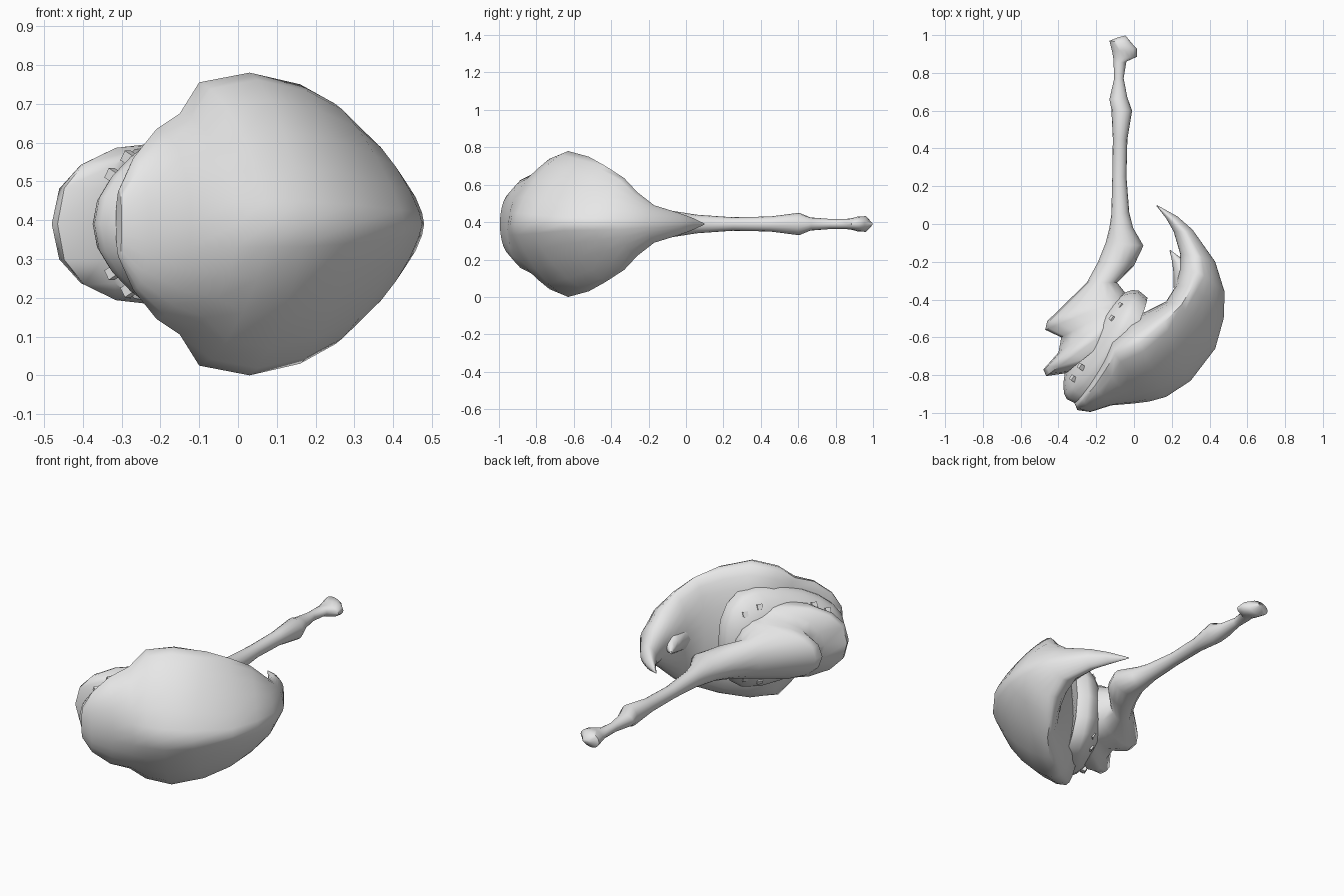
import bpy, bmesh, math
from mathutils import Vector, Matrix

if "Cube" in bpy.data.objects:
    bpy.data.objects.remove(bpy.data.objects["Cube"])

MID = 0.39  # height of the mirror plane
grey = bpy.data.materials.new("bone grey")
grey.diffuse_color = (0.8, 0.8, 0.8, 1)
grey.use_nodes = True
grey.node_tree.nodes["Principled BSDF"].inputs["Base Color"].default_value = grey.diffuse_color


def finish(name, bm, angle=50):
    bmesh.ops.recalc_face_normals(bm, faces=bm.faces)
    me = bpy.data.meshes.new(name)
    bm.to_mesh(me)
    bm.free()
    ob = bpy.data.objects.new(name, me)
    bpy.context.collection.objects.link(ob)
    me.materials.append(grey)
    bpy.context.view_layer.objects.active = ob
    ob.select_set(True)
    bpy.ops.object.shade_smooth_by_angle(angle=math.radians(angle))
    ob.select_set(False)
    return ob


def power(v, p):
    return math.copysign(abs(v) ** p, v)


def bridge(bm, rings):
    sides = len(rings[0])
    for a, b in zip(rings, rings[1:]):
        for k in range(sides):
            n = (k + 1) % sides
            bm.faces.new((a[k], a[n], b[n], b[k]))
    bm.faces.new(rings[0])
    bm.faces.new(rings[-1])


def loft(name, stations, sides=16, angle=60):
    """Station: outer, ridge and inner point, half height, outer and inner roundness."""
    bm = bmesh.new()
    rings = []
    for o, r, i, h, po, pi in stations:
        o, r, i = Vector(o), Vector(r), Vector(i)
        ring = []
        for k in range(sides):
            t = 2 * math.pi * k / sides
            p = po if math.cos(t) > 0 else pi
            c, s = power(math.cos(t), p), power(math.sin(t), p)
            q = r + (o - r) * c if c >= 0 else r - (i - r) * c
            ring.append(bm.verts.new((q.x, q.y, MID + h * s)))
        rings.append(ring)
    bridge(bm, rings)
    return finish(name, bm, angle)


def between(a, b, h, f=.5, p=1.0):
    """Station across two plan points, with its ridge at fraction f."""
    return (a, Vector(a).lerp(Vector(b), f), b, h, p, p)


# domed shell sweeping round into a hooked blade
loft("shell_blade", [
    ((-.30, -.985), (-.305, -.965), (-.315, -.95), .09, 1, 1),
    ((-.23, -.995), (-.27, -.93), (-.28, -.90), .17, 1, 1),
    ((-.12, -.96), (-.21, -.86), (-.22, -.80), .245, 1.05, 1),
    ((0, -.95), (-.15, -.77), (-.16, -.68), .285, 1.15, 1),
    ((.08, -.94), (-.10, -.69), (-.12, -.60), .365, 1.35, 1),
    ((.17, -.915), (.03, -.63), (-.03, -.50), .39, 1.4, 1),
    ((.30, -.83), (.16, -.52), (.06, -.465), .36, 1.45, 1),
    ((.43, -.66), (.25, -.43), (.17, -.41), .31, 1.6, 1),
    ((.475, -.50), (.31, -.33), (.22, -.33), .245, 1.5, 1),
    ((.48, -.36), (.35, -.26), (.24, -.24), .17, 1.3, 1),
    ((.43, -.20), (.34, -.17), (.245, -.16), .10, 1.2, 1),
    ((.31, -.03), (.27, -.04), (.21, -.04), .06, 1.2, 1.1),
    ((.23, .04), (.20, .03), (.17, .03), .035, 1.2, 1.1),
    ((.122, .10), (.12, .098), (.118, .097), .003, 1, 1)], sides=24, angle=50)

# small inner barb
loft("barb", [between((.32, -.24), (.21, -.34), .07),
              between((.275, -.19), (.208, -.25), .045),
              between((.235, -.17), (.20, -.19), .022),
              between((.192, -.137), (.188, -.14), .003)], sides=8)

# knobbed shaft flowing into a saddle with two prongs on its outer side
loft("shaft_and_saddle", [
    between((-.085, .988), (-.045, .998), .008),
    between((-.13, .97), (-.01, .955), .042),
    between((-.115, .91), (.015, .93), .04),
    between((-.11, .88), (.015, .885), .03),
    between((-.108, .85), (-.04, .86), .027),
    between((-.105, .77), (-.055, .77), .027),
    between((-.13, .66), (-.035, .67), .035),
    between((-.12, .61), (-.01, .60), .06),
    between((-.112, .45), (-.035, .45), .04),
    between((-.115, .25), (-.04, .25), .036),
    between((-.12, .05), (-.025, .06), .05),
    between((-.13, -.02), (-.005, -.02), .062),
    between((-.15, -.10), (.05, -.115), .075),
    between((-.19, -.20), (0, -.22), .09),
    between((-.25, -.31), (-.09, -.31), .11, .5),
    between((-.46, -.515), (-.05, -.36), .14, .6, .9),
    between((-.47, -.56), (-.035, -.38), .155, .65, .9),
    between((-.385, -.60), (-.035, -.41), .165, .65, .9),
    between((-.40, -.68), (-.04, -.44), .185, .65, .9),
    between((-.48, -.77), (-.06, -.48), .205, .7, .85),
    between((-.465, -.805), (-.08, -.52), .21, .7, .85),
    between((-.36, -.79), (-.10, -.58), .205, .65, .85)])

# mounting flange, upright along the shell's cut side, taller near the blade
U = Vector((.55, .835, 0)).normalized()
N = Vector((-U.y, U.x, 0))
CENTRE = Vector((-.165, -.64, MID))


def flange(name, half_len, half_h, layers, sides=20):
    bm = bmesh.new()
    rings = []
    for d, f in layers:
        ring = []
        for k in range(sides):
            t = 2 * math.pi * k / sides
            c, s = power(math.cos(t), .85), power(math.sin(t), .85)
            ring.append(bm.verts.new(CENTRE + U * (half_len * f * c)
                                     + N * (d - .05 * s * s * f)
                                     + Vector((0, 0, half_h * f * s * (1 + .28 * c)))))
        rings.append(ring)
    bridge(bm, rings)
    return finish(name, bm, 45)


flange("flange", .345, .265, ((-.06, .98), (.0, 1), (.03, .95), (.06, .84), (.10, .6)))

# paired square rivets sunk into the upper and lower corners of the flange
for side in (-1, 1):
    for n, (along, height) in enumerate(((-.235, .125), (-.16, .17), (.145, .21), (.225, .18))):
        bm = bmesh.new()
        bmesh.ops.create_cube(bm, size=.028)
        pos = CENTRE + U * along + N * .032 + Vector((0, 0, side * height))
        bm.transform(Matrix.Translation(pos) @ Matrix.Rotation(math.atan2(U.y, U.x), 4, 'Z')
                     @ Matrix.Rotation(math.radians(30 * side), 4, 'X'))
        finish("rivet_%d_%s" % (n, "upper" if side > 0 else "lower"), bm, 30)
